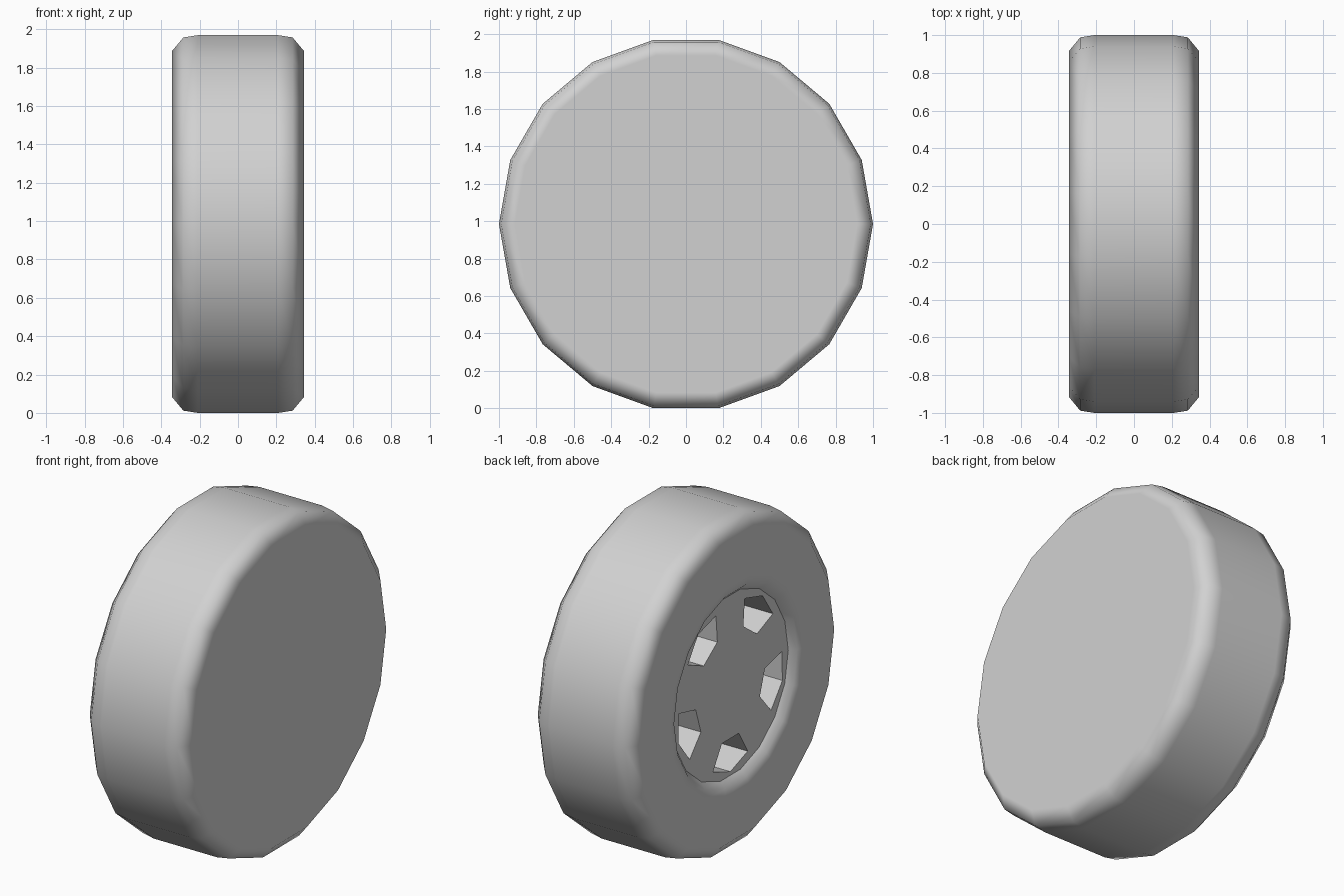
import bpy
import bmesh
from math import sin, cos, pi, radians
from mathutils import Vector

cube = bpy.data.objects.get("Cube")
if cube:
    bpy.data.objects.remove(cube, do_unlink=True)

SIDES = 18
AXLE_Z = cos(pi / SIDES)      # wheel rests on a flat facet
HUB_X, HUB_R = -0.295, 0.55

grey = bpy.data.materials.new("plain grey")
grey.use_nodes = True
colour = (0.64, 0.64, 0.64, 1)
grey.diffuse_color = colour
grey.node_tree.nodes["Principled BSDF"].inputs["Base Color"].default_value = colour


def polar(x, r, angle):
    return Vector((x, r * cos(angle), r * sin(angle)))


def ring(bm, x, r):
    return [bm.verts.new(polar(x, r, 2 * pi * i / SIDES)) for i in range(SIDES)]


def bridge(bm, a, b):
    n = len(a)
    return [bm.faces.new((a[i], a[(i + 1) % n], b[(i + 1) % n], b[i])) for i in range(n)]


def finish(bm, name, smooth):
    mesh = bpy.data.meshes.new(name)
    for f in bm.faces:
        f.smooth = smooth
    bm.to_mesh(mesh)
    bm.free()
    mesh.materials.append(grey)
    obj = bpy.data.objects.new(name, mesh)
    obj.location.z = AXLE_Z
    bpy.context.collection.objects.link(obj)
    return obj


# Tyre: lathed profile from the closed flat side round to the hub lip
profile = [(0.345, 0.915), (0.285, 0.988), (0.21, 1.0), (-0.21, 1.0),
           (-0.285, 0.988), (-0.345, 0.915), (-0.345, 0.64),
           (-0.33, 0.585), (HUB_X, HUB_R)]
bm = bmesh.new()
rings = [ring(bm, x, r) for x, r in profile]
bm.faces.new(rings[0])
for a, b in zip(rings, rings[1:]):
    bridge(bm, b, a)
tyre = finish(bm, "tyre", True)
weighted = tyre.modifiers.new("even shading", 'WEIGHTED_NORMAL')
weighted.weight = 80

# Hub plate: disc pierced by five deep pentagonal pockets
pocket = [(0.32, -0.08), (0.46, -0.165), (0.52, 0), (0.46, 0.165), (0.32, 0.08)]
DEPTH = 0.35
bm = bmesh.new()
outer = ring(bm, HUB_X, HUB_R)
loops = [outer]
for k in range(5):
    a = radians(72 * k - 90)
    radial, tangent = polar(0, 1, a), polar(0, 1, a + pi / 2)
    loops.append([bm.verts.new(Vector((HUB_X, 0, 0)) + radial * r + tangent * t)
                  for r, t in pocket])
edges = [bm.edges.new((lp[i], lp[(i + 1) % len(lp)])) for lp in loops for i in range(len(lp))]
bmesh.ops.triangle_fill(bm, edges=edges, use_beauty=True, normal=(-1, 0, 0))
for f in bm.faces:
    f.normal_update()
    if f.normal.x > 0:
        f.normal_flip()

# Pocket walls and floors
for lp in loops[1:]:
    floor = [bm.verts.new(v.co + Vector((DEPTH, 0, 0))) for v in lp]
    centre = sum((v.co for v in lp), Vector()) / len(lp)
    for f in bridge(bm, lp, floor):
        f.normal_update()
        if f.normal.dot(centre - lp[0].co) != 0:
            mid = f.calc_center_median()
            if f.normal.dot(Vector((mid.x, centre.y, centre.z)) - mid) < 0:
                f.normal_flip()
    bottom = bm.faces.new(floor)
    bottom.normal_update()
    if bottom.normal.x > 0:
        bottom.normal_flip()
finish(bm, "hub_plate", False)
